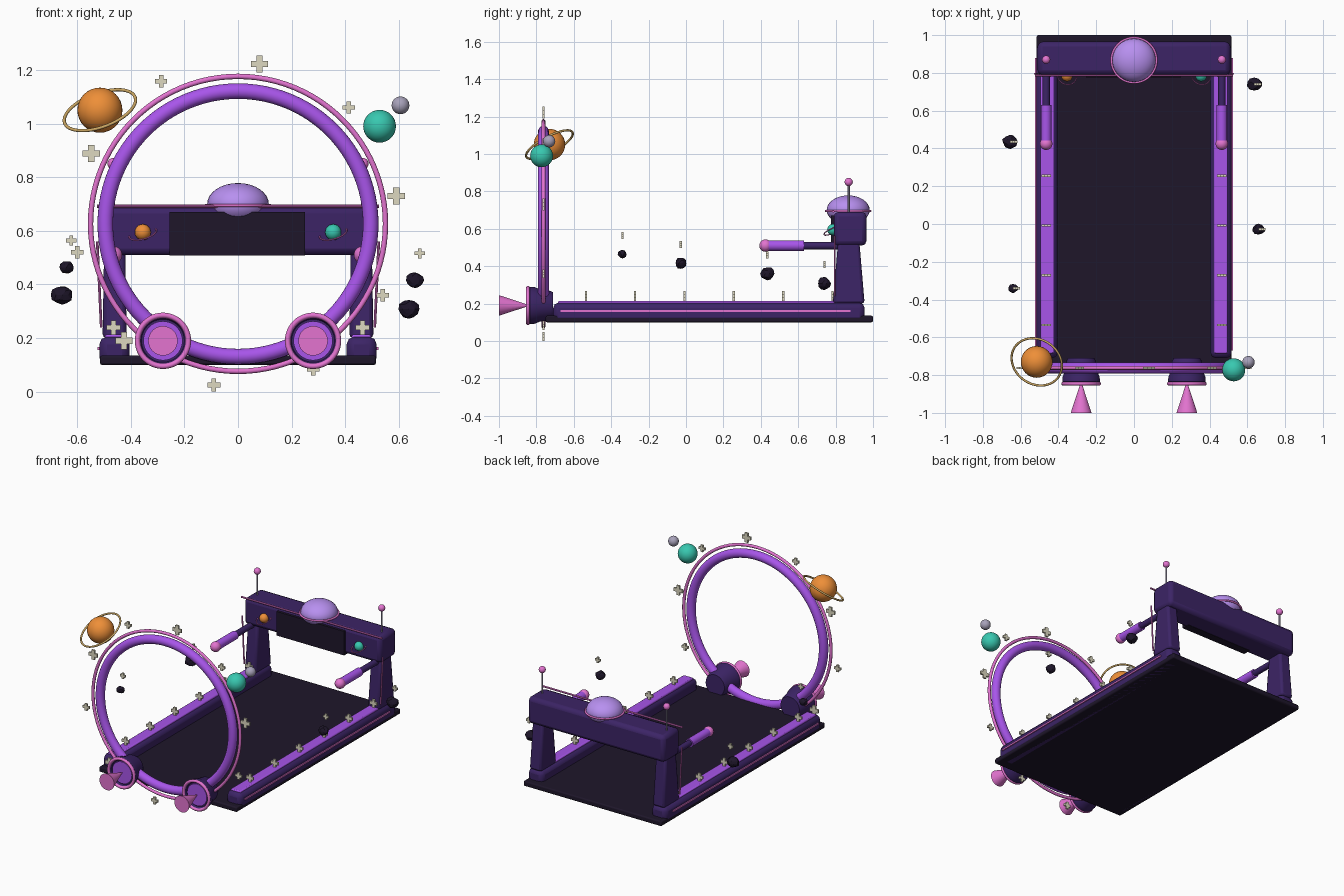
import bpy, bmesh, math, random
from mathutils import Vector, Matrix

if "Cube" in bpy.data.objects:
    bpy.data.objects.remove(bpy.data.objects["Cube"])

random.seed(4)


def mat(name, hexa):
    m = bpy.data.materials.new(name)
    c = [int(hexa[i:i + 2], 16) / 255 for i in (0, 2, 4)]
    m.diffuse_color = [((v + .055) / 1.055) ** 2.4 if v > .04 else v / 12.92 for v in c] + [1]
    m.use_nodes = True
    m.node_tree.nodes["Principled BSDF"].inputs["Base Color"].default_value = m.diffuse_color
    return m


BLACK, DARK = mat("black", "1e162a"), mat("dark_violet", "3c2466")
PURPLE, PINK = mat("purple", "a855ea"), mat("pink", "e374d0")
LILAC, ORANGE = mat("lilac", "b890f0"), mat("orange", "ee8f38")
TEAL, GREY = mat("teal", "38c8b0"), mat("moon_grey", "a8a2ba")
GOLD, CREAM = mat("gold", "d2ac66"), mat("cream", "ddd8c0")


def finish(name, bm, m, smooth=True, bevel=0, segs=2):
    bmesh.ops.recalc_face_normals(bm, faces=bm.faces)
    me = bpy.data.meshes.new(name)
    bm.to_mesh(me)
    bm.free()
    ob = bpy.data.objects.new(name, me)
    bpy.context.collection.objects.link(ob)
    me.materials.append(m)
    if bevel:
        b = ob.modifiers.new("bevel", 'BEVEL')
        b.width, b.segments, b.limit_method = bevel, segs, 'ANGLE'
    if smooth:
        bpy.ops.object.select_all(action='DESELECT')
        ob.select_set(True)
        bpy.context.view_layer.objects.active = ob
        bpy.ops.object.shade_smooth_by_angle(angle=math.radians(35))
    return ob


def box(name, lo, hi, m, bevel=0, top=(1, 1), segs=2):
    # box between two corners, with the top optionally scaled in x and y
    lo, hi = Vector(lo), Vector(hi)
    size, mid = hi - lo, (lo + hi) / 2
    bm = bmesh.new()
    bmesh.ops.create_cube(bm, size=1)
    for v in bm.verts:
        s = top if v.co.z > 0 else (1, 1)
        v.co = Vector((v.co.x * size.x * s[0], v.co.y * size.y * s[1], v.co.z * size.z)) + mid
    return finish(name, bm, m, bevel > 0, bevel, segs)


def ball(name, pos, r, m, scale=(1, 1, 1), segs=32):
    bm = bmesh.new()
    bmesh.ops.create_uvsphere(bm, u_segments=segs, v_segments=segs // 2, radius=r)
    bmesh.ops.scale(bm, vec=scale, verts=bm.verts)
    bmesh.ops.translate(bm, vec=pos, verts=bm.verts)
    return finish(name, bm, m)


def rod(name, a, b, r1, m, r2=None, segs=24):
    a, b = Vector(a), Vector(b)
    bm = bmesh.new()
    rot = (b - a).to_track_quat('Z', 'Y').to_matrix().to_4x4()
    bmesh.ops.create_cone(bm, cap_ends=True, segments=segs, radius1=r1,
                          radius2=r1 if r2 is None else r2, depth=(b - a).length,
                          matrix=Matrix.Translation((a + b) / 2) @ rot)
    return finish(name, bm, m)


def lathe(name, profile, pos, axis, m, segs=48, closed=False):
    # spin (radius, height) points around the axis
    bm = bmesh.new()
    pts = profile + profile[:1] if closed else profile
    vs = [bm.verts.new((r, 0, h)) for r, h in pts]
    es = [bm.edges.new(p) for p in zip(vs, vs[1:])]
    bmesh.ops.spin(bm, geom=vs + es, axis=(0, 0, 1), cent=(0, 0, 0), angle=math.tau,
                   steps=segs, use_merge=True)
    bmesh.ops.remove_doubles(bm, verts=bm.verts, dist=1e-5)
    rot = Vector(axis).to_track_quat('Z', 'Y').to_matrix().to_4x4()
    bm.transform(Matrix.Translation(pos) @ rot)
    return finish(name, bm, m)


def torus(name, pos, R, r, axis, m, segs=64, sides=12):
    ring = [(R + r * math.cos(math.tau * i / sides), r * math.sin(math.tau * i / sides))
            for i in range(sides)]
    return lathe(name, ring, pos, axis, m, segs, True)


def star(pos, s):
    # plus-shaped sparkle facing the front
    w = s * .36
    q = [(w, s), (w, w), (s, w)]
    pts = []
    for k in range(4):
        c, n = [(1, 0), (0, -1), (-1, 0), (0, 1)][k]
        pts += [(x * c - z * -n * -1, x * n + z * c) for x, z in q]
    bm = bmesh.new()
    f = bm.faces.new([bm.verts.new((x, -.006, z)) for x, z in pts])
    ext = bmesh.ops.extrude_face_region(bm, geom=[f])
    bmesh.ops.translate(bm, vec=(0, .012, 0),
                        verts=[e for e in ext["geom"] if isinstance(e, bmesh.types.BMVert)])
    bmesh.ops.translate(bm, vec=pos, verts=bm.verts)
    finish("star", bm, CREAM, False)


# Deck and console
box("deck", (-.515, -.75, .1), (.515, 1, .135), BLACK, .008)
box("console", (-.51, .79, .51), (.51, .965, .69), DARK, .025)
box("screen", (-.255, .775, .508), (.25, .83, .67), BLACK)
rod("console_trim", (-.525, .787, .692), (.525, .787, .692), .006, PINK, segs=10)
ball("dome", (0, .867, .7), .115, LILAC, (1, 1, .68))
torus("dome_ring", (0, .867, .695), .119, .006, (0, 0, 1), PINK)

# Parts repeated on both sides
for s in (-1, 1):
    def X(a, b, *yz):
        lo, hi = sorted((s * a, s * b))
        return (lo, yz[0], yz[1]), (hi, yz[2], yz[3])
    box("side_rail", *X(.405, .517, -.71, .1, .955, .205), DARK, .028)
    box("rail_top", *X(.424, .496, -.685, .19, .8, .213), PURPLE, .006)
    box("rail_trim", *X(.51, .524, -.67, .155, .88, .166), PINK)
    box("upright", *X(.415, .505, .785, .2, .955, .6), DARK, .015, (.85, .6))
    rod("upright_trim", (s * .51, .795, .24), (s * .525, .795, .56), .005, PINK, segs=8)
    x = s * .465
    rod("handrail_arm", (x, .62, .51), (x, .83, .51), .02, DARK)
    rod("handrail_grip", (x, .43, .51), (x, .63, .51), .028, PURPLE)
    ball("handrail_end", (x, .425, .51), .033, PINK)
    rod("antenna", (x, .87, .67), (x, .87, .85), .006, GREY, segs=10)
    ball("antenna_tip", (x, .87, .85), .022, PINK, segs=20)
    # Console badges
    ball("badge_planet", (s * .355, .785, .595), .03, TEAL if s > 0 else ORANGE, segs=24)
    torus("badge_ring", (s * .355, .785, .59), .052, .003, (-.25, -.4, .88), PINK, 40, 8)
    # Thruster: body, rim, nozzle rings and flame
    t = s * .28
    lathe("thruster", [(0, 0), (.07, 0), (.078, .015), (.086, .07), (.098, .1), (.1, .125),
                       (.085, .135), (.08, .12), (0, .12)], (t, -.71, .19), (0, -1, 0), DARK)
    torus("thruster_rim", (t, -.845, .19), .095, .01, (0, -1, 0), PINK, 48)
    rod("nozzle", (t, -.82, .19), (t, -.838, .19), .073, PURPLE, segs=40)
    rod("flame", (t, -1, .19), (t, -.838, .19), .055, PINK, .002, 32)
    for y in (-.535, -.272, -.008, .255, .52, .783):
        star((x, y, .24), .026)

# Portal ring
C = (0, -.762, .626)
torus("portal_ring", C, .495, .029, (0, 1, 0), PURPLE, 96, 20)
torus("portal_outer_ring", C, .55, .01, (0, 1, 0), PINK, 96, 12)
for x, z, r in [(.08, 1.222, .032), (-.287, 1.158, .023), (.413, 1.06, .023), (-.547, .888, .032),
                (.59, .73, .032), (-.6, .52, .023), (.54, .36, .023), (-.425, .19, .032),
                (-.09, .025, .024), (.28, .083, .023)]:
    star((x, -.762, z), r)

# Planets
ball("ringed_planet", (-.515, -.73, 1.05), .084, ORANGE)
torus("planet_ring", (-.515, -.73, 1.05), .14, .006, (-.31, -.45, .84), GOLD)
ball("teal_planet", (.528, -.772, .99), .061, TEAL)
ball("moon", (.606, -.732, 1.068), .033, GREY)

# Asteroids, each with a sparkle above
for x, y, z, r in [(-.64, -.34, .464, .027), (.66, -.028, .416, .034),
                   (-.655, .435, .36, .042), (.637, .74, .308, .039)]:
    bm = bmesh.new()
    bmesh.ops.create_icosphere(bm, subdivisions=2, radius=r)
    for v in bm.verts:
        v.co *= random.uniform(.88, 1.08)
    bmesh.ops.scale(bm, vec=(1, .9, .88), verts=bm.verts)
    bmesh.ops.translate(bm, vec=(x, y, z), verts=bm.verts)
    finish("asteroid", bm, BLACK, False)
    star((x + .018, y, z + .1), .019)
